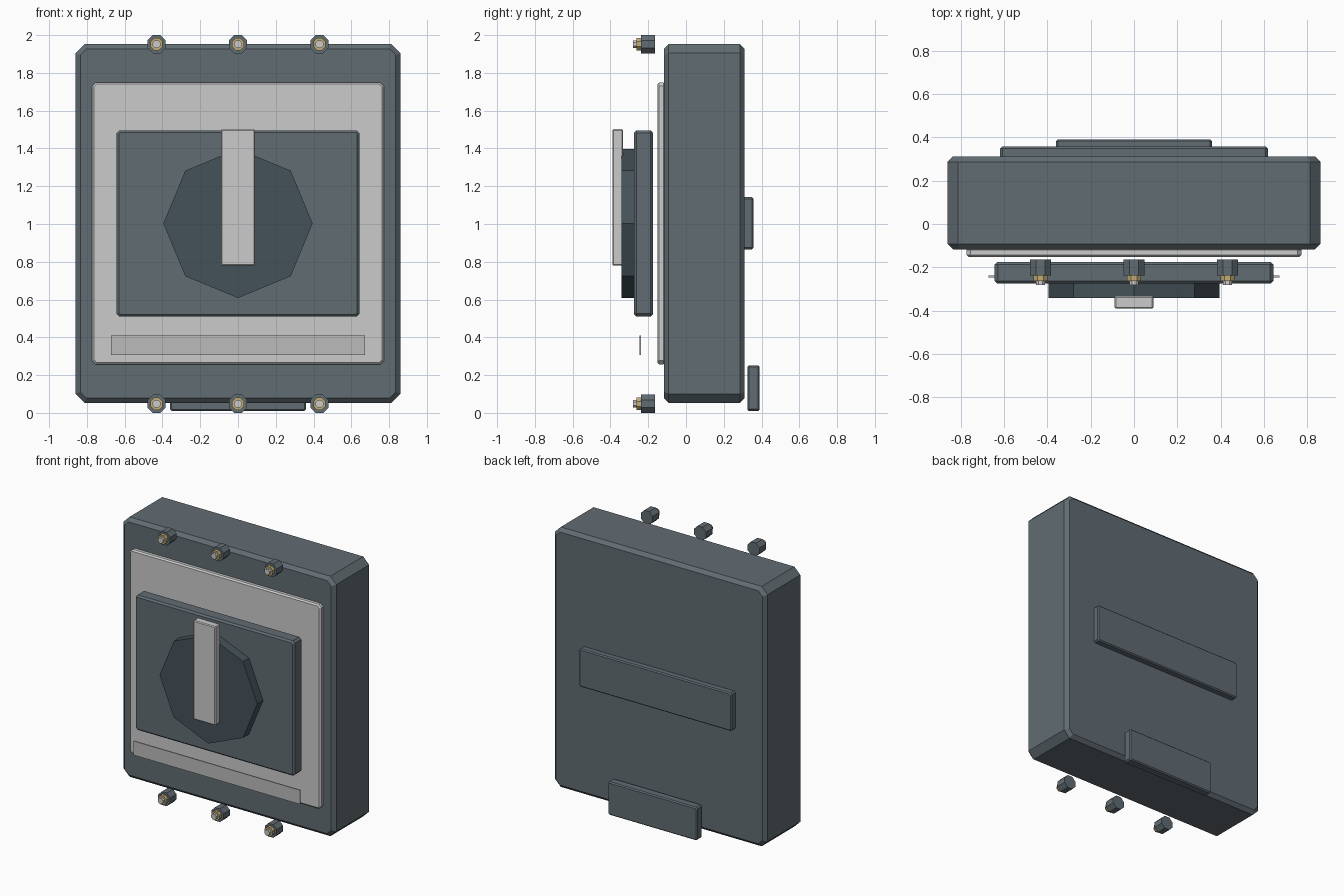
import bpy, bmesh
from math import radians
from mathutils import Matrix

if "Cube" in bpy.data.objects:
    bpy.data.objects.remove(bpy.data.objects["Cube"])


def material(name, r, g, b):
    m = bpy.data.materials.new(name)
    m.diffuse_color = (r, g, b, 1)
    m.use_nodes = True
    m.node_tree.nodes["Principled BSDF"].inputs["Base Color"].default_value = m.diffuse_color
    return m


SLATE = material("slate", 0.12, 0.15, 0.17)
DARK = material("dark_slate", 0.06, 0.085, 0.10)
LIGHT = material("light_grey", 0.60, 0.60, 0.60)
LABEL = material("label_grey", 0.50, 0.50, 0.50)
BRASS = material("brass", 0.55, 0.42, 0.18)
STEEL = material("steel", 0.65, 0.65, 0.62)


def finish(bm, name, mat):
    bmesh.ops.recalc_face_normals(bm, faces=bm.faces)
    mesh = bpy.data.meshes.new(name)
    bm.to_mesh(mesh)
    bm.free()
    mesh.materials.append(mat)
    obj = bpy.data.objects.new(name, mesh)
    bpy.context.collection.objects.link(obj)
    return obj


def chamfer(bm, edges, width):
    bmesh.ops.bevel(bm, geom=edges, offset=width, offset_type='OFFSET',
                    segments=1, affect='EDGES', clamp_overlap=True)


def plate(name, half_x, y, z, mat, corner=0.0, rim=0.0):
    """Box centred on x; corner chamfers the edges along y, rim the front and back outlines."""
    bm = bmesh.new()
    bmesh.ops.create_cube(bm, size=1)
    size = (2 * half_x, y[1] - y[0], z[1] - z[0])
    bmesh.ops.scale(bm, vec=size, verts=bm.verts)
    bmesh.ops.translate(bm, vec=(0, sum(y) / 2, sum(z) / 2), verts=bm.verts)

    def along_y(e):
        return abs(e.verts[0].co.y - e.verts[1].co.y) > 1e-4

    if corner:
        chamfer(bm, [e for e in bm.edges if along_y(e)], corner)
    if rim:
        chamfer(bm, [e for e in bm.edges if not along_y(e)], rim)
    return finish(bm, name, mat)


def prism(name, x, y, z, radius, mat, turn=0.0):
    """Eight-sided prism along y."""
    bm = bmesh.new()
    bmesh.ops.create_cone(bm, cap_ends=True, segments=8, radius1=radius,
                          radius2=radius, depth=y[1] - y[0])
    place = (Matrix.Translation((x, sum(y) / 2, z))
             @ Matrix.Rotation(radians(90), 4, 'X')
             @ Matrix.Rotation(radians(turn), 4, 'Z'))
    bmesh.ops.transform(bm, matrix=place, verts=bm.verts)
    return finish(bm, name, mat)


# Housing and front panels
plate("housing", 0.86, (-0.117, 0.311), (0.053, 1.952), SLATE, 0.048, 0.025)
plate("face_plate", 0.773, (-0.152, -0.11), (0.257, 1.75), LIGHT, 0.02, 0.01)
plate("switch_panel", 0.643, (-0.274, -0.175), (0.51, 1.496), SLATE, 0.015, 0.012)
plate("label_strip", 0.672, (-0.246, -0.238), (0.307, 0.41), LABEL)

# Rotary dial and handle
prism("dial", 0, (-0.342, -0.26), 1.003, 0.395, DARK)
plate("handle", 0.09, (-0.39, -0.333), (0.78, 1.502), LIGHT, 0.006, 0.006)

# Rear rail bar and clip
plate("rear_bar", 0.617, (0.30, 0.357), (0.865, 1.143), SLATE, 0.01, 0.008)
plate("rear_clip", 0.36, (0.325, 0.39), (0.01, 0.252), SLATE, 0.01, 0.008)

# Terminals along the top and bottom edges
for row, z in (("top", 1.952), ("bottom", 0.048)):
    for i, x in enumerate((-0.431, 0, 0.431), 1):
        tag = f"{row}_{i}"
        prism(f"terminal_post_{tag}", x, (-0.238, -0.163), z, 0.052, SLATE, 22.5)
        prism(f"terminal_collar_{tag}", x, (-0.262, -0.23), z, 0.035, BRASS, 22.5)
        prism(f"terminal_screw_{tag}", x, (-0.281, -0.255), z, 0.022, STEEL, 22.5)
